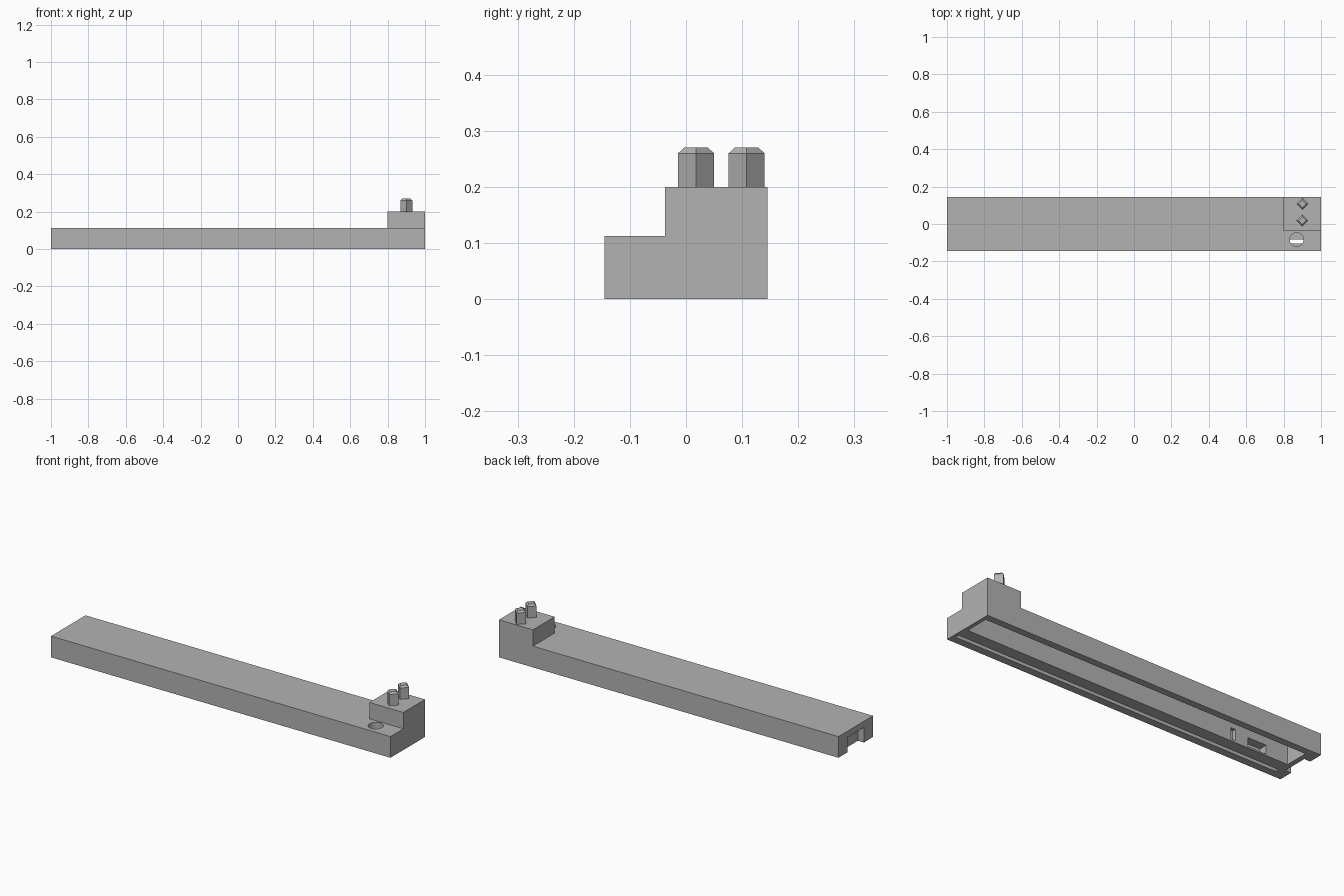
import bpy
import bmesh
import math
from mathutils import Matrix, Vector

old = bpy.data.objects.get("Cube")
if old:
    bpy.data.objects.remove(old, do_unlink=True)

# Single grey plastic
grey = bpy.data.materials.new("matte_grey")
grey.use_nodes = True
colour = (0.45, 0.45, 0.45, 1)
grey.diffuse_color = colour
grey.node_tree.nodes["Principled BSDF"].inputs["Base Color"].default_value = colour


def finish(name, bm):
    mesh = bpy.data.meshes.new(name)
    bm.to_mesh(mesh)
    bm.free()
    mesh.materials.append(grey)
    obj = bpy.data.objects.new(name, mesh)
    bpy.context.collection.objects.link(obj)
    return obj


def box(name, xs, ys, zs):
    """Box between the given limits on each axis."""
    bm = bmesh.new()
    low, high = map(Vector, zip(xs, ys, zs))
    place = Matrix.Translation((low + high) / 2) @ Matrix.Diagonal((*(high - low), 1))
    bmesh.ops.create_cube(bm, size=1, matrix=place)
    return finish(name, bm)


def prism(name, sides, r1, r2, centre, height):
    """Upright cone or cylinder, with a corner on the x axis."""
    bm = bmesh.new()
    bmesh.ops.create_cone(bm, cap_ends=True, segments=sides, radius1=r1, radius2=r2,
                          depth=height, matrix=Matrix.Translation(centre))
    return finish(name, bm)


def cut(target, cutter):
    cutter.hide_render = True
    mod = target.modifiers.new("cut", 'BOOLEAN')
    mod.operation = 'DIFFERENCE'
    mod.solver = 'EXACT'
    mod.object = cutter
    bpy.context.view_layer.objects.active = target
    bpy.ops.object.modifier_apply(modifier=mod.name)
    bpy.data.objects.remove(cutter, do_unlink=True)


# Long housing with a raised block at one end
housing = box("housing", (-1, 1), (-0.145, 0.145), (0, 0.2))
cut(housing, box("above_bar", (-1.1, 0.8), (-0.2, 0.2), (0.113, 0.3)))
cut(housing, box("beside_block", (0.7, 1.1), (-0.2, -0.037), (0.113, 0.3)))

# Underside: wide channel, narrow groove, end notch and clip recesses
cut(housing, box("wide_channel", (-0.938, 0.98), (-0.02, 0.108), (-0.1, 0.1)))
cut(housing, box("narrow_groove", (-0.938, 0.985), (-0.104, -0.083), (-0.1, 0.09)))
cut(housing, box("end_notch", (-1.1, -0.965), (-0.068, 0.068), (-0.1, 0.08)))
cut(housing, box("clip_window", (-0.81, -0.7), (-0.065, 0), (0.008, 0.055)))
cut(housing, box("clip_slot", (-0.625, -0.6), (-0.04, 0), (0.01, 0.07)))

# Round access hole that opens into the groove
cut(housing, prism("access_hole", 32, 0.037, 0.037, (0.87, -0.083, 0.11), 0.1))

# Two square pins set corner-on, with chamfered tips
for label, y in (("front", 0.018), ("rear", 0.108)):
    bm = bmesh.new()
    r, tip = 0.032, 0.021
    rings = []
    for radius, z in ((r, 0.199), (r, 0.26), (tip, 0.27)):
        rings.append([bm.verts.new((0.9 + radius * math.cos(i * math.pi / 2),
                                    y + radius * math.sin(i * math.pi / 2), z))
                      for i in range(4)])
    for a, b in zip(rings, rings[1:]):
        for i in range(4):
            j = (i + 1) % 4
            bm.faces.new((a[i], a[j], b[j], b[i]))
    bm.faces.new(rings[0][::-1])
    bm.faces.new(rings[-1])
    finish(label + "_pin", bm)
